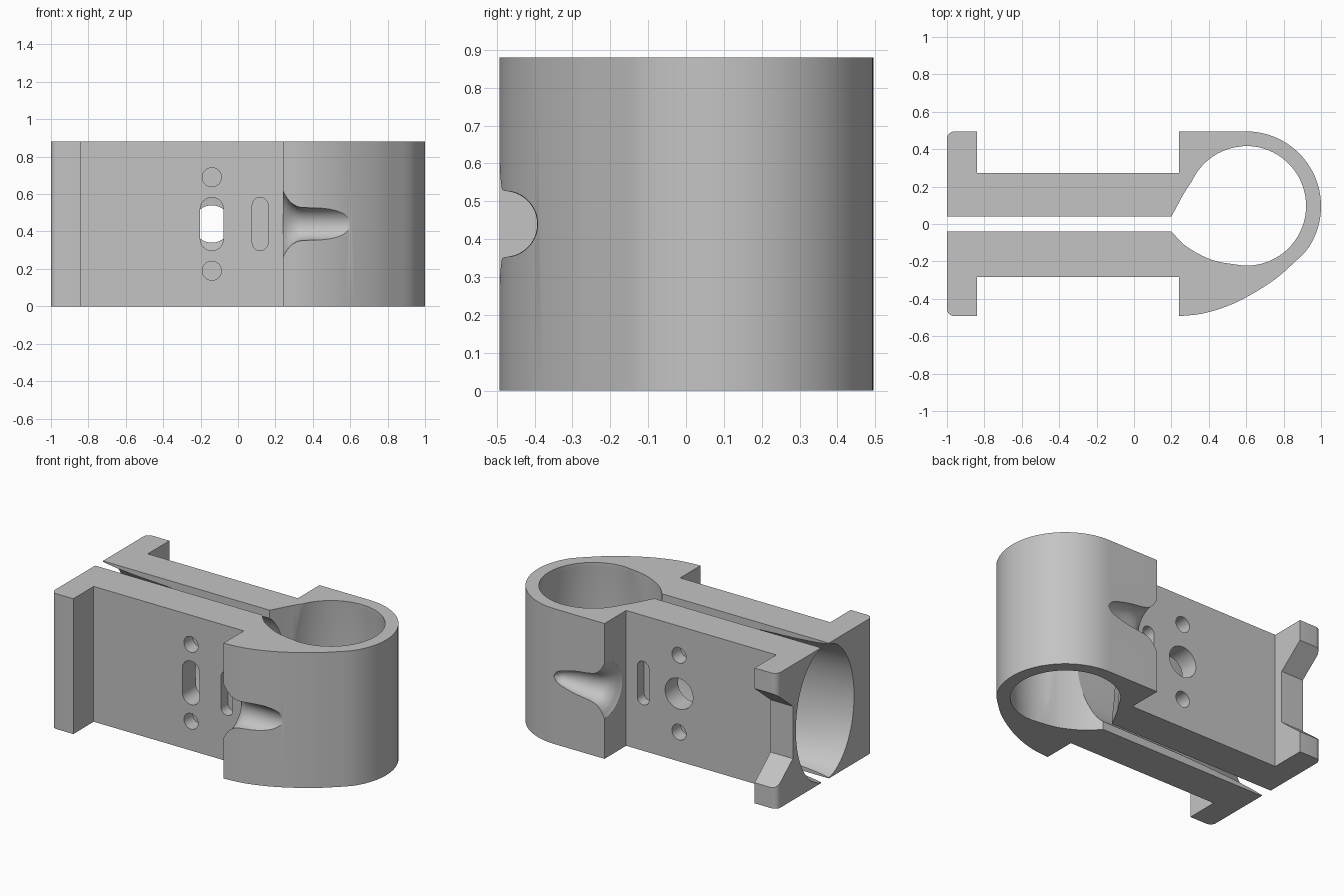
import bpy, bmesh, math
from mathutils import Vector

if "Cube" in bpy.data.objects:
    bpy.data.objects.remove(bpy.data.objects["Cube"], do_unlink=True)

H = 0.88
MID = H / 2

grey = bpy.data.materials.new("plain grey")
grey.use_nodes = True
grey.diffuse_color = (0.55, 0.55, 0.55, 1)
grey.node_tree.nodes["Principled BSDF"].inputs["Base Color"].default_value = grey.diffuse_color


def arc(cx, cy, r, a0, a1, n):
    steps = [math.radians(a0 + (a1 - a0) * i / n) for i in range(n + 1)]
    return [(cx + r * math.cos(a), cy + r * math.sin(a)) for a in steps]


def spline(pts, n=6):
    """Smooth curve through a few points."""
    p = [Vector(q) for q in pts]
    p = [2 * p[0] - p[1]] + p + [2 * p[-1] - p[-2]]
    out = []
    for i in range(1, len(p) - 2):
        a, b, c, d = p[i - 1:i + 3]
        for k in range(n):
            t = k / n
            out.append(tuple(0.5 * (2 * b + (c - a) * t + (2 * a - 5 * b + 4 * c - d) * t * t
                                    + (3 * b - a - 3 * c + d) * t ** 3)))
    return out + [tuple(p[-2])]


def finish(bm, name):
    bmesh.ops.recalc_face_normals(bm, faces=bm.faces)
    mesh = bpy.data.meshes.new(name)
    bm.to_mesh(mesh)
    bm.free()
    mesh.materials.append(grey)
    ob = bpy.data.objects.new(name, mesh)
    bpy.context.collection.objects.link(ob)
    return ob


def prism(name, pts, axis, lo, hi):
    """Extrude an (x, y) outline along z, or a (u, z) outline along x or y."""
    put = {"z": lambda u, v, w: (u, v, w), "y": lambda u, v, w: (u, w, v),
           "x": lambda u, v, w: (w, u, v)}[axis]
    bm = bmesh.new()
    face = bm.faces.new([bm.verts.new(put(u, v, lo)) for u, v in pts])
    new = bmesh.ops.extrude_face_region(bm, geom=[face])["geom"]
    shift = Vector(put(0, 0, hi - lo))
    bmesh.ops.translate(bm, vec=shift, verts=[g for g in new if isinstance(g, bmesh.types.BMVert)])
    return finish(bm, name)


def loft_x(name, profile, y, n=64):
    """Join ellipses (x, half width, half height) along a line at mid height."""
    bm = bmesh.new()
    rings = []
    for x, ry, rz in profile:
        rings.append([bm.verts.new((x, y + ry * math.cos(a), MID + rz * math.sin(a)))
                      for a in (2 * math.pi * i / n for i in range(n))])
    for a, b in zip(rings, rings[1:]):
        for i in range(n):
            bm.faces.new((a[i], a[(i + 1) % n], b[(i + 1) % n], b[i]))
    bm.faces.new(rings[0])
    bm.faces.new(rings[-1])
    return finish(bm, name)


def groove(name, pts, y):
    return loft_x(name, [(x, r, r) for x, r in spline(pts)], y)


def pill(x, half, r):
    return arc(x, MID + half, r, 0, 180, 16) + arc(x, MID - half, r, 180, 360, 16)


# Clamp outline: flanged plates, split by a slot, joined by the ring
outline = arc(-0.96, 0.455, 0.04, 180, 90, 6)
outline += [(-0.84, 0.495), (-0.84, 0.272), (0.24, 0.272), (0.24, 0.495)]
outline += arc(0.6, 0.095, 0.4, 90, -36, 36)
outline += spline([(0.885, -0.18), (0.755, -0.295), (0.6, -0.392), (0.48, -0.446),
                   (0.36, -0.48), (0.24, -0.493)])
outline += [(0.24, -0.283), (-0.84, -0.283), (-0.84, -0.493)]
outline += arc(-0.96, -0.453, 0.04, 270, 180, 6)
outline += [(-1, -0.04)]
outline += spline([(0.2, -0.04), (0.28, -0.12), (0.42, -0.193), (0.58, -0.222)])
outline += arc(0.6, 0.097, 0.32, -90, 90, 48)
outline += spline([(0.57, 0.415), (0.5, 0.397), (0.4, 0.335), (0.29, 0.2), (0.2, 0.04)])
outline += [(-1, 0.04)]
clamp = prism("clamp_body", outline, "z", 0, H)

cutters = []

# Tall inner channel, flaring toward the open end
channel = spline([(-1.02, 0.305, 0.442), (-0.9, 0.27, 0.425), (-0.7, 0.215, 0.412),
                  (-0.4, 0.16, 0.405), (0, 0.14, 0.405), (0.45, 0.14, 0.405)])
cutters.append(loft_x("channel_cutter", channel, 0))

# Slight bulge inside the ring
bm = bmesh.new()
bmesh.ops.create_uvsphere(bm, u_segments=64, v_segments=32, radius=1)
bmesh.ops.scale(bm, vec=(0.336, 0.336, 1.4), verts=bm.verts)
bmesh.ops.translate(bm, vec=(0.6, 0.097, MID), verts=bm.verts)
cutters.append(finish(bm, "ring_bulge_cutter"))

# Flared grooves on both sides of the ring
flare = [(0.22, 0.19), (0.24, 0.176), (0.265, 0.135), (0.3, 0.103), (0.35, 0.088)]
cutters.append(groove("front_groove_cutter", flare + [(0.5, 0.088), (0.75, 0.088)], -0.48))
tip = [(0.45, 0.074), (0.53, 0.055), (0.58, 0.035), (0.605, 0.005)]
cutters.append(groove("back_groove_cutter", flare + tip, 0.49))

# Bolt slot, nut hole, pin holes and side pockets
cutters.append(prism("bolt_slot_cutter", pill(-0.14, 0.08, 0.062), "y", -0.35, 0))
cutters.append(prism("nut_hole_cutter", arc(-0.14, MID, 0.1, 0, 352.5, 47), "y", 0, 0.35))
for side, face in (("front", -0.283), ("back", 0.272)):
    s = 1 if face > 0 else -1
    for level, z in (("upper", 0.69), ("lower", 0.19)):
        cutters.append(prism(f"{side}_{level}_pin_cutter", arc(-0.14, z, 0.051, 0, 348.75, 31),
                             "y", *sorted((face - s * 0.09, face + s * 0.05))))
    cutters.append(prism(f"{side}_pocket_cutter", pill(0.118, 0.1, 0.042),
                         "y", *sorted((face - s * 0.07, face + s * 0.05))))

# Tapered notch in the back flange
notch = [(0.6, 0.83), (0.5, 0.75), (0.33, 0.61), (0.33, 0.27), (0.5, 0.13), (0.6, 0.05)]
cutters.append(prism("flange_notch_cutter", notch, "x", -1.1, -0.8))

# Cut everything out and tidy up
for c in cutters:
    m = clamp.modifiers.new(c.name, "BOOLEAN")
    m.operation = "DIFFERENCE"
    m.solver = "EXACT"
    m.object = c
    c.hide_render = True
bpy.ops.object.select_all(action="DESELECT")
clamp.select_set(True)
bpy.context.view_layer.objects.active = clamp
for c in cutters:
    bpy.ops.object.modifier_apply(modifier=c.name)
    bpy.data.objects.remove(c, do_unlink=True)
bpy.ops.object.shade_smooth_by_angle(angle=math.radians(30))
